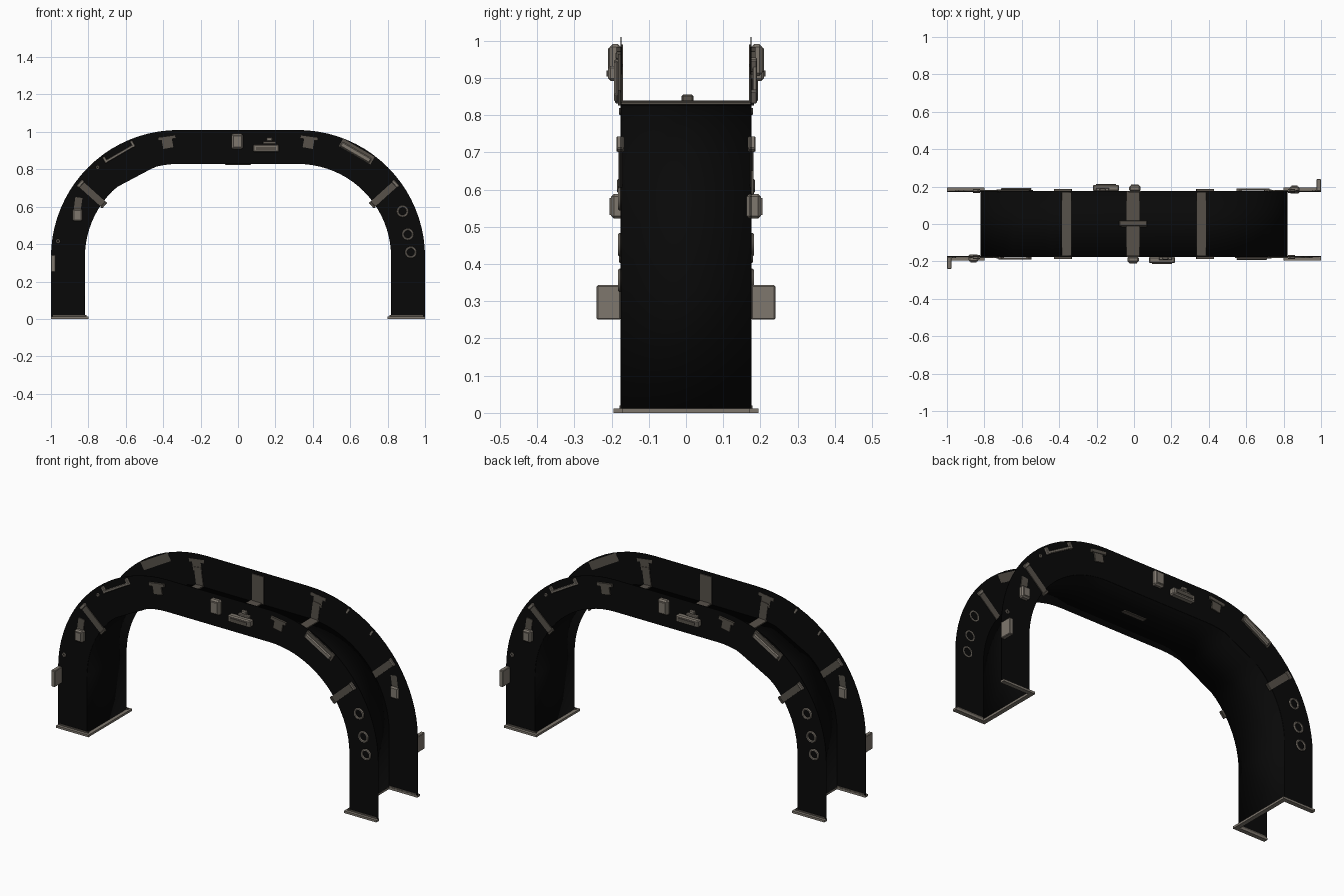
import bpy, bmesh, math
from mathutils import Matrix, Vector

if "Cube" in bpy.data.objects:
    bpy.data.objects.remove(bpy.data.objects["Cube"])

W = 0.175            # half depth of the channel
CX, CZ = 0.32, 0.33  # corner arc centre
R_OUT, R_IN = 0.68, 0.50


def material(name, rgb):
    m = bpy.data.materials.new(name)
    m.diffuse_color = (*rgb, 1)
    m.use_nodes = True
    m.node_tree.nodes["Principled BSDF"].inputs["Base Color"].default_value = m.diffuse_color
    return m


BLACK = material("black_shell", (0.0025, 0.0025, 0.0025))
GREY = material("warm_grey_metal", (0.21, 0.185, 0.155))
DARK = material("dark_strap", (0.095, 0.083, 0.068))


def finish(name, bm, mat, smooth=False):
    bmesh.ops.recalc_face_normals(bm, faces=bm.faces)
    me = bpy.data.meshes.new(name)
    bm.to_mesh(me)
    bm.free()
    me.materials.append(mat)
    ob = bpy.data.objects.new(name, me)
    bpy.context.collection.objects.link(ob)
    if smooth:
        bpy.ops.object.select_all(action='DESELECT')
        ob.select_set(True)
        bpy.context.view_layer.objects.active = ob
        bpy.ops.object.shade_smooth_by_angle(angle=math.radians(35))
    return ob


def twin(ob):
    """Same fitting on the back, turned half way round."""
    c = ob.copy()
    c.name = "back_" + ob.name
    c.matrix_world = Matrix.Rotation(math.pi, 4, 'Z') @ ob.matrix_world
    bpy.context.collection.objects.link(c)


def box(name, x, z, w, h, y0, y1, mat, tilt=0, bevel=0.0, both=True):
    """Box centred at x,z between depths y0..y1, turned in the front plane."""
    bm = bmesh.new()
    bmesh.ops.create_cube(bm, size=1, matrix=Matrix.Diagonal((w, abs(y1 - y0), h, 1)))
    if bevel:
        bmesh.ops.bevel(bm, geom=bm.edges[:], offset=bevel, segments=1, affect='EDGES')
    bm.transform(Matrix.Translation((x, (y0 + y1) / 2, z)) @ Matrix.Rotation(math.radians(tilt), 4, 'Y'))
    ob = finish(name, bm, mat)
    if both:
        twin(ob)
    return ob


def ring(name, x, z, r, t, mat):
    """Round ring lying on the front web."""
    bm = bmesh.new()
    n, k = 20, 6
    rows = []
    for i in range(n):
        a = 2 * math.pi * i / n
        row = []
        for j in range(k):
            b = 2 * math.pi * j / k
            q = r + t * math.cos(b)
            row.append(bm.verts.new((x + q * math.cos(a), -W - 0.002 + t * math.sin(b), z + q * math.sin(a))))
        rows.append(row)
    for i in range(n):
        for j in range(k):
            p, q = rows[i], rows[(i + 1) % n]
            bm.faces.new((p[j], q[j], q[(j + 1) % k], p[(j + 1) % k]))
    twin(finish(name, bm, mat, True))


# Arch outline: paired outer and inner points from right foot to left foot
def arch_pairs():
    pairs = [((1.0, 0.012), (0.82, 0.012))]
    steps = 20
    for side in (1, -1):
        for i in range(steps + 1):
            a = math.pi / 2 * (i / steps + (0 if side > 0 else 1))
            deg, r = math.degrees(a), R_IN
            if 104 < deg < 132:   # flat chord on the left inner corner
                r = R_IN * math.cos(math.radians(13.5)) / math.cos(math.radians(deg - 118))
            c, s = math.cos(a), math.sin(a)
            pairs.append(((side * CX + R_OUT * c, CZ + R_OUT * s), (side * CX + r * c, CZ + r * s)))
    pairs.append(((-1.0, 0.012), (-0.82, 0.012)))
    return pairs


PAIRS = arch_pairs()


def strip(name, left, right, thick, smooth=False):
    bm = bmesh.new()
    a = [bm.verts.new(p) for p in left]
    b = [bm.verts.new(p) for p in right]
    for i in range(len(a) - 1):
        bm.faces.new((a[i], a[i + 1], b[i + 1], b[i]))
    ob = finish(name, bm, BLACK, smooth)
    m = ob.modifiers.new("thickness", 'SOLIDIFY')
    m.thickness, m.offset = thick, 0


# Channel: front web, back web and inner skin, open on the outside
for nm, y in (("front_web", -W), ("back_web", W)):
    strip(nm, [(o[0], y, o[1]) for o, i in PAIRS], [(i[0], y, i[1]) for o, i in PAIRS], 0.003)
strip("inner_skin", [(i[0], -W, i[1]) for o, i in PAIRS], [(i[0], W, i[1]) for o, i in PAIRS], 0.003, True)

# Foot flanges
for s, nm in ((-1, "left"), (1, "right")):
    box(nm + "_foot_flange", s * 0.9, 0.006, 0.2, 0.012, -0.195, -W + 0.004, GREY)
    box(nm + "_foot_lip", s * 0.9, 0.014, 0.18, 0.012, -W - 0.004, -W + 0.003, DARK)
box("inner_foot_flange", -0.81, 0.006, 0.024, 0.012, -0.195, 0.195, GREY)

# Inside straps lining the channel
box("centre_strap", -0.005, 0.836, 0.07, 0.006, -W, W, DARK, both=False)
box("centre_strap_side", -0.005, 0.912, 0.07, 0.155, -W, -W + 0.006, DARK)
for s, nm in ((-1, "left"), (1, "right")):
    box(nm + "_strap", s * 0.36, 0.834, 0.05, 0.006, -W, W, DARK, tilt=s * 5, both=False)
    box(nm + "_strap_side", s * 0.365, 0.885, 0.045, 0.1, -W, -W + 0.006, DARK, tilt=s * 8)

# Small grip through the middle of the skin
box("underside_grip", 0, 0.83, 0.14, 0.012, -0.015, 0.015, DARK, bevel=0.003, both=False)
box("top_grip", -0.005, 0.845, 0.15, 0.02, -0.012, 0.02, DARK, bevel=0.004, both=False)

# Upper clips
for s, nm in ((-1, "left"), (1, "right")):
    box(nm + "_clip_bar", s * 0.38, 0.968, 0.095, 0.018, -W - 0.012, -W + 0.003, DARK, tilt=s * 8)
    box(nm + "_clip_stem", s * 0.377, 0.938, 0.055, 0.05, -W - 0.008, -W + 0.003, DARK, tilt=s * 10)
    # Diagonal shoulder straps with end clamps
    box(nm + "_shoulder_strap", s * 0.78, 0.667, 0.165, 0.036, -W - 0.006, -W + 0.005, DARK, tilt=-s * 42)
    box(nm + "_strap_outer_clamp", s * 0.842, 0.722, 0.018, 0.045, -W - 0.012, -W + 0.008, GREY, tilt=-s * 42, bevel=0.003)
    box(nm + "_strap_inner_clamp", s * 0.718, 0.61, 0.014, 0.042, -W - 0.01, -W + 0.005, DARK, tilt=-s * 42, bevel=0.003)

# Centre latch box
box("latch_box", -0.005, 0.948, 0.062, 0.085, -W - 0.03, -W, GREY, bevel=0.008)
box("latch_face", -0.005, 0.948, 0.044, 0.064, -W - 0.035, -W - 0.029, GREY, bevel=0.002)

# Wide control box with small knob block
box("control_box", 0.15, 0.912, 0.14, 0.04, -W - 0.034, -W, GREY, bevel=0.006)
box("control_box_face", 0.15, 0.912, 0.105, 0.016, -W - 0.038, -W - 0.033, DARK)
box("control_top_plate", 0.168, 0.942, 0.07, 0.014, -W - 0.018, -W, GREY, bevel=0.003)
box("control_knob", 0.168, 0.96, 0.032, 0.02, -W - 0.015, -W, GREY, bevel=0.004)

# Open carrying handle (left) and long lamp plate (right)
d = Vector((math.cos(math.radians(30)), math.sin(math.radians(30))))
box("handle_bar", -0.632, 0.884, 0.18, 0.015, -W - 0.016, -W - 0.004, GREY, tilt=-30, bevel=0.003)
for k in (-0.085, 0.085):
    x, z = -0.637 + k * d.x, 0.893 + k * d.y
    box("handle_end", x, z, 0.016, 0.038, -W - 0.016, -W + 0.002, GREY, tilt=-30, bevel=0.003)
box("lamp_plate", 0.635, 0.895, 0.195, 0.046, -W - 0.008, -W + 0.002, DARK, tilt=30)
box("lamp_bar", 0.63, 0.89, 0.18, 0.028, -W - 0.018, -W - 0.006, GREY, tilt=30, bevel=0.005)

# Shoulder box with hanger plate
box("shoulder_box", -0.858, 0.555, 0.052, 0.066, -W - 0.026, -W + 0.012, GREY, bevel=0.007)
box("shoulder_box_face", -0.858, 0.555, 0.034, 0.046, -W - 0.03, -W - 0.025, GREY)
box("shoulder_hanger", -0.855, 0.617, 0.038, 0.065, -W - 0.006, -W + 0.002, DARK, tilt=8)

# Side box on the leg edge
box("side_box", -0.988, 0.297, 0.024, 0.092, -0.24, -W, GREY, bevel=0.003)

# Leg rings and small bolts
for x, z in ((0.88, 0.575), (0.908, 0.452), (0.924, 0.356)):
    ring("leg_ring", x, z, 0.026, 0.006, GREY)
ring("lower_bolt", -0.962, 0.415, 0.008, 0.004, GREY)
ring("upper_bolt", -0.75, 0.81, 0.006, 0.004, GREY)
